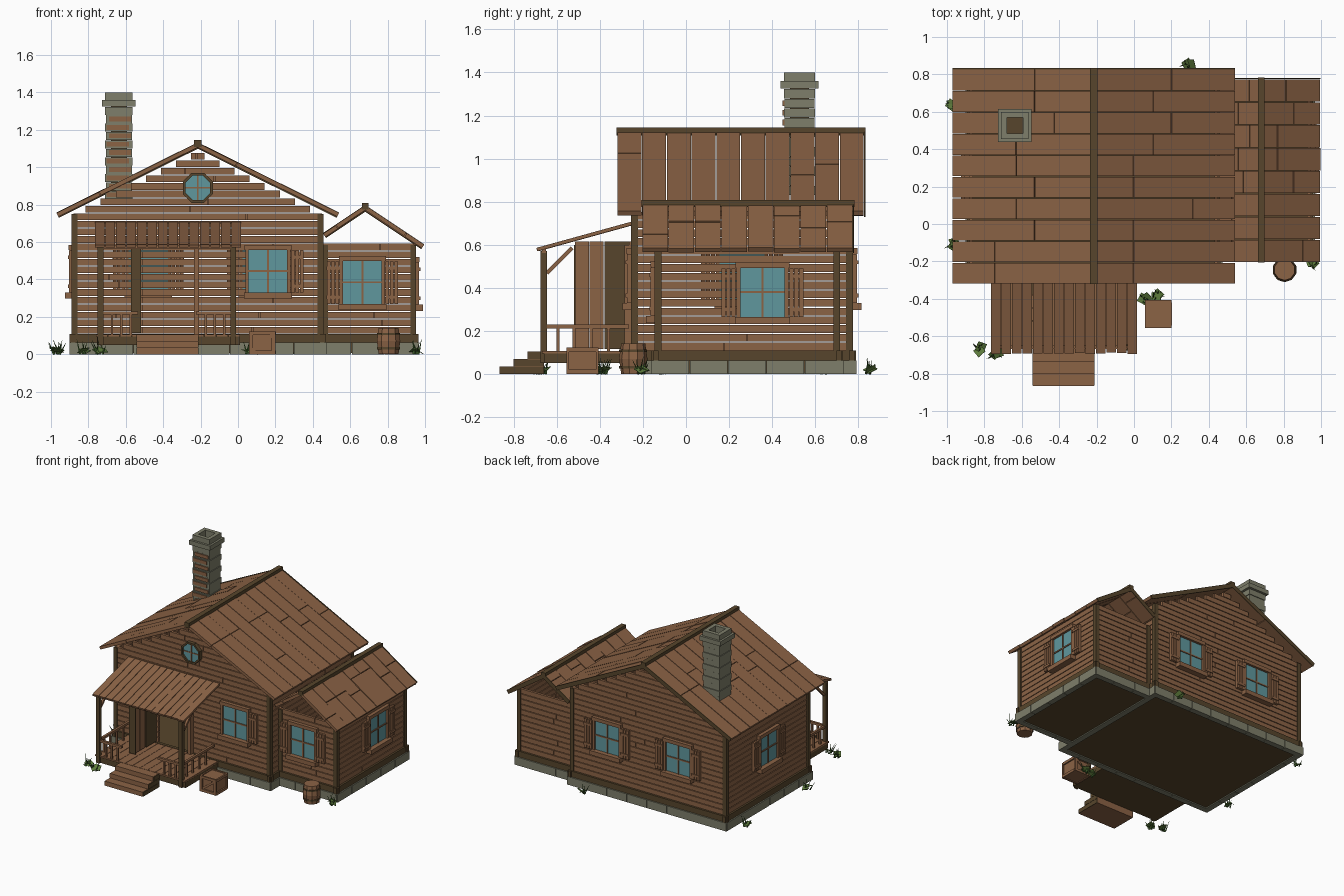
import bpy, bmesh, math, random
from mathutils import Matrix, Vector, Euler

random.seed(4)
cube = bpy.data.objects.get("Cube")
if cube:
    bpy.data.objects.remove(cube)


def material(name, rgb):
    m = bpy.data.materials.new(name)
    m.use_nodes = True
    m.diffuse_color = (*rgb, 1)
    m.node_tree.nodes["Principled BSDF"].inputs["Base Color"].default_value = (*rgb, 1)
    return m


WOOD = material("warm wood", (.26, .125, .06))
DARK = material("dark timber", (.095, .06, .025))
STONE = material("grey stone", (.21, .21, .145))
GLASS = material("teal glass", (.115, .31, .34))
LEAF = material("leaf green", (.11, .2, .045))
BLADE = material("grass green", (.035, .085, .018))
I = Matrix.Identity(4)


def finish(name, mat, bm):
    me = bpy.data.meshes.new(name)
    bm.to_mesh(me)
    bm.free()
    me.materials.append(mat)
    ob = bpy.data.objects.new(name, me)
    bpy.context.collection.objects.link(ob)
    return ob


def build(name, mat, boxes, M=I):
    """Join boxes given as (low corner, high corner[, rotation]) into one object."""
    bm = bmesh.new()
    for lo, hi, *rot in boxes:
        lo, hi = Vector(lo), Vector(hi)
        R = Euler(rot[0]).to_matrix().to_4x4() if rot else I
        S = Matrix.Diagonal((*(hi - lo), 1))
        bmesh.ops.create_cube(bm, size=1, matrix=M @ Matrix.Translation((lo + hi) / 2) @ R @ S)
    return finish(name, mat, bm)


def prism(name, mat, sides, r1, r2, depth, M):
    bm = bmesh.new()
    bmesh.ops.create_cone(bm, cap_ends=True, segments=sides, radius1=r1, radius2=r2, depth=depth, matrix=M)
    return finish(name, mat, bm)


def frame(x, y, turn):
    """Wall frame: local x runs along the wall, local -y points outward."""
    return Matrix.Translation((x, y, 0)) @ Matrix.Rotation(math.radians(turn), 4, "Z")


FRONT, BACK = frame(0, -.25, 0), frame(0, .77, 180)
LEFT, RIGHT = frame(-.88, 0, -90), frame(.45, 0, 90)
WFRONT, WBACK, WRIGHT = frame(0, -.14, 0), frame(0, .71, 180), frame(.945, 0, 90)


# Siding boards, stepped under the gables and left open at the door
def siding(name, M, a, b, top, ridge=None, door=None):
    boxes, z, pitch = [], .11, .0405
    while z + pitch <= top + .001:
        u, v = a, b
        if ridge is not None:
            half = (1.1 - z - pitch) / .503
            u, v = max(a, ridge - half), min(b, ridge + half)
        spans = [(u, v)]
        if door and z < .59:
            spans = [(u, door[0]), (door[1], v)]
        for s, e in spans:
            cut = random.uniform(.3, .7) * (e - s) + s
            parts = [(s, cut - .002), (cut + .002, e)] if random.random() < .35 else [(s, e)]
            boxes += [((p, 0, z), (q, .02, z + pitch - .005)) for p, q in parts]
        z += pitch
    build(name, WOOD, boxes, M)


siding("front_siding", FRONT, -.87, .44, 1.09, -.215, (-.51, -.23))
siding("back_siding", BACK, -.44, .87, 1.09, .215)
siding("left_siding", LEFT, -.76, .24, .76)
siding("right_siding", RIGHT, -.24, .76, .77)
siding("wing_front_siding", WFRONT, .45, .94, .6)
siding("wing_back_siding", WBACK, -.94, -.45, .6)
siding("wing_side_siding", WRIGHT, -.13, .7, .6)

# Stone footing, dark floor, sills and corner posts
stones, sills = [], []
for x0, x1, y0, y1 in ((-.88, .45, -.25, .77), (.45, .945, -.14, .71)):
    for axis, lo, hi, sides in ((0, x0 - .02, x1 + .02, (y0, y1)), (1, y0 - .02, y1 + .02, (x0, x1))):
        n = round((hi - lo) / .17)
        for side in sides:
            for k in range(n):
                p, q = lo + (hi - lo) * k / n, lo + (hi - lo) * (k + 1) / n - .003
                a, b = (p, side - .022, 0), (q, side + .022, .063)
                stones.append((a, b) if axis == 0 else ((a[1], a[0], 0), (b[1], b[0], .063)))
            a, b = (lo, side - .012, .063), (hi, side + .012, .108)
            sills.append((a, b) if axis == 0 else ((a[1], a[0], a[2]), (b[1], b[0], b[2])))
build("footing_stones", STONE, stones)
build("wall_sills", DARK, sills)
build("floor", DARK, [((-.87, -.24, .008), (.44, .76, .075)), ((.45, -.13, .008), (.93, .7, .075))])
corners = [(x, y, .75) for x in (-.875, .44) for y in (-.24, .76)]
corners += [(x, y, .585) for x in (.465, .937) for y in (-.13, .7)]
build("corner_posts", DARK, [((x - .016, y - .016, .07), (x + .016, y + .016, h)) for x, y, h in corners])


# Plank roofs
def slope(name, x, z, run, drop, side, y0, y1, count):
    length = math.hypot(run, drop)
    M = Matrix.Translation((x, 0, z)) @ Matrix.Rotation(side * math.atan2(drop, run), 4, "Y")
    w, boxes = (y1 - y0) / count, []
    for k in range(count):
        cut = length * random.choice((.28, .42, .55, .7))
        for a, b in ((0, cut - .002), (cut + .002, length)):
            lift = random.uniform(-.002, .002)
            u, v = sorted((side * a, side * b))
            boxes.append(((u, y0 + k * w + .002, -.022 + lift), (v, y0 + (k + 1) * w - .002, lift)))
    build(name, WOOD, boxes, M)
    u, v = sorted((0, side * length))
    build(name + "_back_trim", DARK, [((u, y1, -.028), (v, y1 + .006, .003))], M)


slope("roof_left", -.215, 1.13, .755, .375, -1, -.32, .827, 10)
slope("roof_right", -.215, 1.13, .755, .375, 1, -.32, .827, 10)
slope("wing_roof_left", .68, .795, .225, .15, -1, -.205, .775, 8)
slope("wing_roof_right", .68, .795, .315, .21, 1, -.205, .775, 8)
build("ridge_beams", DARK, [((-.234, -.322, 1.108), (-.196, .833, 1.145)),
                            ((.662, -.207, .775), (.698, .782, .808))])


# Windows with bars, sill and slatted shutters
def window(name, M, u, z, shutters=(-1, 1)):
    M = M @ Matrix.Translation((u, 0, z))
    build(name + "_glass", GLASS, [((-.105, -.008, -.115), (.105, .01, .115))], M)
    bars = [((-.005, -.014, -.115), (.005, 0, .115)), ((-.105, -.014, -.005), (.105, 0, .005))]
    for s in (-1, 1):
        u0, u1 = sorted((s * .103, s * .121))
        bars.append(((u0, -.022, -.125), (u1, .01, .13)))
    bars += [((-.125, -.026, .113), (.125, .01, .14)), ((-.128, -.045, -.148), (.128, .01, -.115))]
    build(name + "_frame", WOOD, bars, M)
    slats = []
    for s in shutters:
        c = s * .157
        slats += [((c + d - .0095, -.024, -.115), (c + d + .0095, -.004, .11)) for d in (-.023, 0, .023)]
        slats += [((c - .034, -.03, h), (c + .034, -.02, h + .018)) for h in (-.09, .065)]
    build(name + "_shutters", WOOD, slats, M)


window("front_window", FRONT, .16, .445, (1,))
window("wing_front_window", WFRONT, .665, .385)
window("wing_side_window", WRIGHT, .355, .38)
window("left_window", LEFT, -.26, .445)
window("back_window_a", BACK, -.13, .445)
window("back_window_b", BACK, .48, .445)

# Eight-sided gable window
C = FRONT @ Matrix.Translation((-.215, 0, .89)) @ Matrix.Rotation(math.pi / 2, 4, "X")
C8 = C @ Matrix.Rotation(math.pi / 8, 4, "Z")
prism("gable_window_glass", GLASS, 8, .075, .075, .03, C8)
bars = [((-.004, -.068, .012), (.004, .068, .019)), ((-.068, -.004, .012), (.068, .004, .019))]
build("gable_window_bars", WOOD, bars, C)
for k in range(8):
    build("gable_window_rim", DARK, [((-.034, .066, -.01), (.034, .08, .028))],
          C @ Matrix.Rotation(k * math.pi / 4, 4, "Z"))


# Chimney as stacked square stone rings around a dark flue
def ring(r, i, z0, z1):
    x, y = -.637, .527
    return [((x - r, y - r, z0), (x + r, y - i, z1)), ((x - r, y + i, z0), (x + r, y + r, z1)),
            ((x - r, y - i, z0), (x - i, y + i, z1)), ((x + i, y - i, z0), (x + r, y + i, z1))]


rows = []
for k in range(11):
    rows += ring(.073 - .003 * (k % 2), .043, .83 + k * .045, .873 + k * .045)
rows += ring(.089, .043, 1.325, 1.36) + ring(.073, .043, 1.36, 1.4)
build("chimney", STONE, rows)
build("chimney_flue", DARK, [((-.68, .484, .83), (-.594, .57, 1.35))])
bricks = []
for k in range(10):
    x = -.702 + .012 * (k % 2)
    bricks.append(((x, .449, .84 + k * .045), (x + .118, .46, .866 + k * .045)))
build("chimney_bricks", WOOD, bricks)

# Porch deck, posts, braces and railings
build("porch_base", DARK, [((-.755, -.66, .05), (.012, -.265, .095))])
build("porch_deck", WOOD, [((-.76 + k * .0645, -.668, .095), (-.698 + k * .0645, -.265, .107)) for k in range(12)])
build("porch_posts", DARK, [((x - .015, -.675, .05), (x + .015, -.645, .57)) for x in (-.735, -.025)])
timber = [((-.75, -.668, .562), (-.01, -.65, .585)), ((-.235, -.285, .1), (-.208, -.25, .6)),
          ((-.52, -.265, .59), (-.208, -.25, .615))]
for x in (-.735, -.025):
    timber.append(((x - .008, -.67, .518), (x + .008, -.505, .536), (math.radians(45), 0, 0)))
    timber.append(((x - .009, -.65, .212), (x + .009, -.265, .23)))
    timber += [((x - .007, y - .007, .1), (x + .007, y + .007, .215)) for y in (-.595, -.52, -.44, -.36)]
for a, b in ((-.725, -.535), (-.225, -.035)):
    timber.append(((a, -.668, .212), (b, -.65, .23)))
    timber += [((a + d, -.665, .1), (a + d + .013, -.652, .215)) for d in (.045, .095, .145)]
build("porch_timber", WOOD, timber)
M = Matrix.Translation((0, -.685, .578)) @ Matrix.Rotation(math.atan2(.12, .435), 4, "X")
planks = []
for k in range(14):
    x, d = -.765 + k * .0561, random.uniform(0, .008)
    planks.append(((x, -d, -.008 + d / 4), (x + .0525, .452, .008 + d / 4)))
build("porch_roof", WOOD, planks, M)

# Steps
steps = [((-.54, -.865 + .065 * k, .035 * k), (-.215, -.66, .035 * (k + 1))) for k in range(3)]
build("steps", WOOD, steps)
build("step_sides", DARK, [((x - .003, lo[1] + .002, lo[2]), (x + .003, hi[1], hi[2] - .002))
                           for lo, hi in steps for x in (-.541, -.214)])

# Door standing open
build("door_planks", WOOD, [((-.56, y, .115), (-.53, y + .064, .615)) for y in (-.515, -.447)])
build("door_dark_parts", DARK, [((-.565, -.378, .115), (-.525, -.25, .615)),
                                ((-.572, -.52, .115), (-.518, -.513, .6))])

# Crate
build("crate", WOOD, [((.068, -.545, .005), (.192, -.418, .115))])
slats = []
for y in (-.55, -.413):
    slats += [((.06, y - .006, z), (.2, y + .006, z + .02)) for z in (0, .102)]
    slats += [((x, y - .006, .02), (x + .02, y + .006, .102)) for x in (.06, .18)]
    slats.append(((.06, y - .003, .052), (.2, y + .003, .068), (0, -.65, 0)))
for x in (.064, .196):
    slats += [((x - .006, -.544, z), (x + .006, -.419, z + .02)) for z in (0, .102)]
build("crate_slats", WOOD, slats)

# Barrel with hoops
for z, r1, r2 in ((.0355, .056, .066), (.1055, .066, .056)):
    prism("barrel", WOOD, 10, r1, r2, .07, Matrix.Translation((.805, -.245, z)))
for z in (.032, .108):
    prism("barrel_hoop", DARK, 10, .065, .065, .012, Matrix.Translation((.805, -.245, z)))

# Grass tufts and leaves
spots = ((-.97, .64), (-.97, -.11), (-.83, -.665), (-.74, -.695), (.06, -.4), (.12, -.385), (.95, -.21), (.29, .845))
for x, y in spots:
    leaves = []
    for k in range(2):
        dx, dy = random.uniform(-.015, .015), random.uniform(-.015, .015)
        leaves.append(((x + dx - .025, y + dy - .025, .02), (x + dx + .025, y + dy + .025, .023),
                       (random.uniform(-.5, .5), random.uniform(-.5, .5), random.uniform(0, 3))))
    build("leaves", LEAF, leaves)
    for k in range(6):
        tilt = Euler((random.uniform(-.5, .5), random.uniform(-.5, .5), 0)).to_matrix().to_4x4()
        h = random.uniform(.05, .085)
        prism("grass_blade", BLADE, 3, .006, .001, h, Matrix.Translation(
            (x + random.uniform(-.02, .02), y + random.uniform(-.015, .015), 0)) @ tilt @ Matrix.Translation((0, 0, h / 2)))
